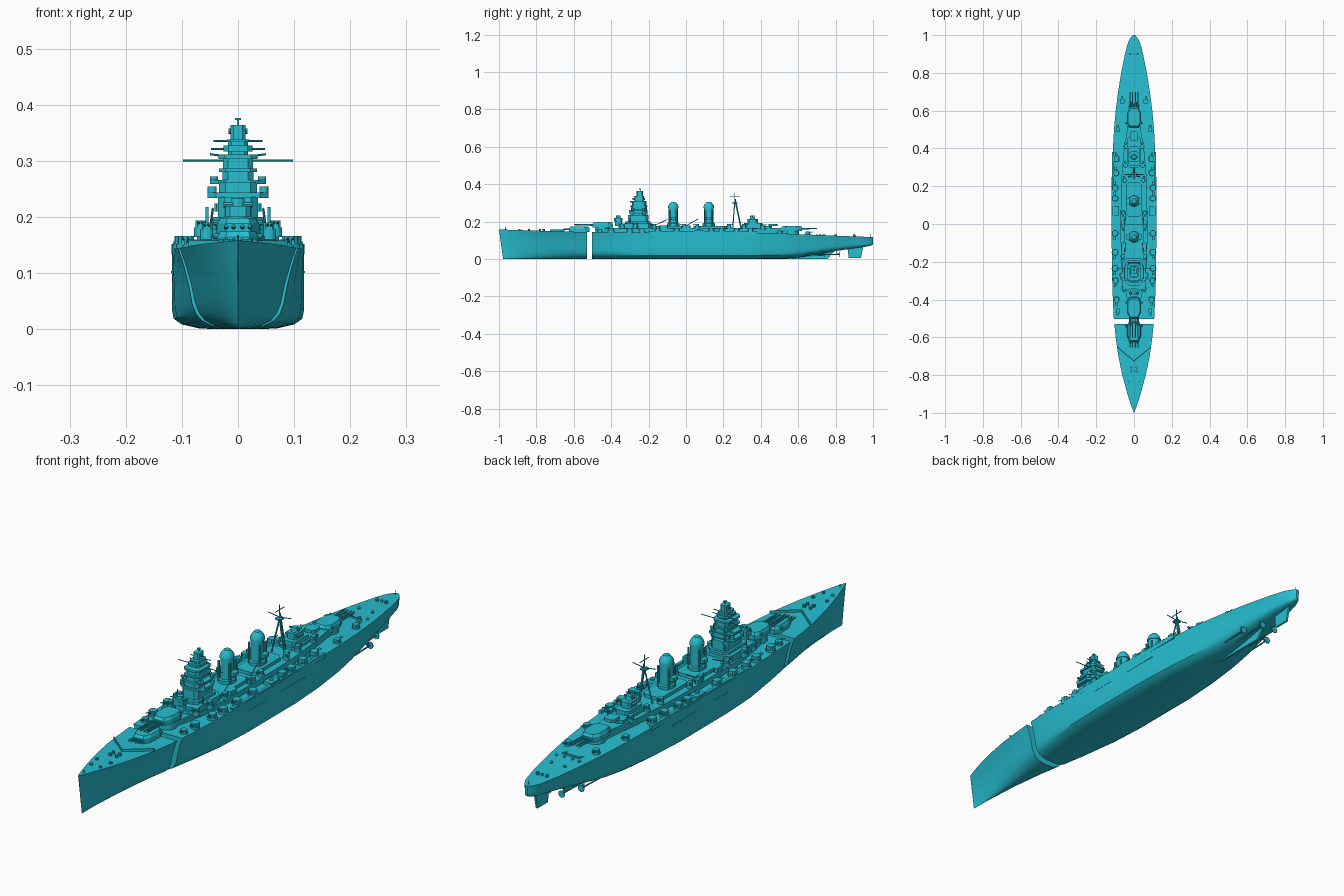
import bpy, bmesh, math
from mathutils import Matrix, Vector

paint = bpy.data.materials.new("cyan_paint")
paint.diffuse_color = (0.02, 0.52, 0.64, 1)


def finish(bm, name, smooth=False):
    bmesh.ops.recalc_face_normals(bm, faces=bm.faces)
    me = bpy.data.meshes.new(name)
    bm.to_mesh(me)
    bm.free()
    ob = bpy.data.objects.new(name, me)
    me.materials.append(paint)
    bpy.context.collection.objects.link(ob)
    if smooth:
        bpy.ops.object.select_all(action='DESELECT')
        ob.select_set(True)
        bpy.context.view_layer.objects.active = ob
        bpy.ops.object.shade_smooth_by_angle(angle=math.radians(30))
    return ob


def loft(bm, rings):
    rs = [[bm.verts.new(p) for p in r] for r in rings]
    n = len(rs[0])
    for a, b in zip(rs, rs[1:]):
        for i in range(n):
            j = (i + 1) % n
            bm.faces.new((a[i], a[j], b[j], b[i]))
    bm.faces.new(rs[0])
    bm.faces.new(rs[-1])


def prism(bm, pts, z0, z1):
    loft(bm, [[(x, y, z) for x, y in pts] for z in (z0, z1)])


def box(bm, x0, x1, y0, y1, z0, z1):
    prism(bm, [(x0, y0), (x1, y0), (x1, y1), (x0, y1)], z0, z1)


def tier(bm, w, y0, y1, z0, z1, x=0, chamfer=0.35):
    """Block with cut corners, centred on x."""
    c = chamfer * min(w, (y1 - y0) / 2)
    q = [(w, y0 + c), (w, y1 - c), (w - c, y1), (c - w, y1),
         (-w, y1 - c), (-w, y0 + c), (c - w, y0), (w - c, y0)]
    prism(bm, [(x + a, b) for a, b in q], z0, z1)


def rod(bm, p, q, r, r2=None, n=8):
    p, q = Vector(p), Vector(q)
    d = q - p
    m = Matrix.Translation((p + q) / 2) @ d.to_track_quat('Z', 'Y').to_matrix().to_4x4()
    bmesh.ops.create_cone(bm, cap_ends=True, segments=n, radius1=r,
                          radius2=r if r2 is None else r2, depth=d.length, matrix=m)


def drum(bm, x, y, z0, z1, r, r2=None, n=12):
    rod(bm, (x, y, z0), (x, y, z1), r, r2, n)


# Hull: cross-sections blended between a V and a full-bodied shape
FULL = [(0, 0), (.35, 0), (.6, .012), (.85, .06), (.97, .13), (1, .25), (1, .5), (1, .75), (1, 1)]
VEE = [(0, 0), (.06, .02), (.1, .08), (.15, .18), (.22, .3), (.34, .42), (.5, .6), (.72, .8), (1, 1)]


def section(y, w, zb, zt, f, rake=0):
    half = []
    for (a, b), (c, d) in zip(FULL, VEE):
        t = b * f + d * (1 - f)
        half.append((w * (a * f + c * (1 - f)), y + rake * (1 - t), zb + (zt - zb) * t))
    return half + [(-x, yy, z) for x, yy, z in reversed(half[1:])]


bow = [(-1, .001, 0, .158, 0, .022), (-.96, .016, 0, .157, .05, .01), (-.9, .035, 0, .155, .14),
       (-.8, .062, 0, .152, .28), (-.7, .083, 0, .149, .4), (-.6, .097, 0, .146, .52),
       (-.53, .104, 0, .145, .6)]
body = [(-.503, .107, 0, .145, .64), (-.4, .112, 0, .144, .78), (-.25, .117, 0, .143, .94),
        (-.1, .118, 0, .143, 1), (.2, .118, 0, .142, 1), (.35, .114, 0, .14, .95),
        (.5, .106, .001, .137, .85), (.6, .097, .008, .133, .78), (.7, .084, .024, .129, .74),
        (.8, .068, .043, .125, .72), (.9, .048, .058, .121, .72), (.96, .032, .066, .119, .75),
        (.985, .019, .071, .118, .8), (1, .006, .078, .118, .9)]
for name, rows in (("bow_hull", bow), ("main_hull", body)):
    bm = bmesh.new()
    loft(bm, [section(*r) for r in rows])
    finish(bm, name, True)

# Skeg, rudder, propeller shafts
bm = bmesh.new()
loft(bm, [[(s, .5, 0), (s, .755, 0), (s, .80, .05), (s, .5, .03)] for s in (-.004, .004)])
loft(bm, [[(s, .87, .005), (s, .935, .005), (s, .95, .075), (s, .862, .075)] for s in (-.004, .004)])
for s in (-1, 1):
    for x, y0, y1 in ((.03, .62, .82), (.06, .52, .74)):
        rod(bm, (s * x, y0, .02), (s * x, y1, .026), .003)
        rod(bm, (s * x, y1 - .015, .026), (s * x * .6, y1 - .01, .065), .002)
        rod(bm, (s * x, y1 - .015, .026), (s * x * 1.05, y1 - .01, .065), .002)
        rod(bm, (s * x, y1, .026), (s * x, y1 + .004, .026), .014)
finish(bm, "rudder_and_shafts")

# Deckhouses
bm = bmesh.new()
side = [(.03, -.43), (.045, -.36), (.068, -.22), (.072, 0), (.066, .25), (.055, .38), (.036, .5), (.028, .56)]
prism(bm, side + [(-x, y) for x, y in reversed(side)], .135, .165)
tier(bm, .05, -.36, .0, .165, .178)
tier(bm, .042, .04, .22, .165, .178)
tier(bm, .038, .3, .46, .165, .176)
tier(bm, .022, .44, .49, .176, .188)
tier(bm, .03, .31, .41, .176, .192)
tier(bm, .022, .33, .385, .192, .215)
tier(bm, .03, .33, .38, .205, .209)
drum(bm, 0, .355, .215, .232, .014, .011)
rod(bm, (-.022, .355, .226), (.022, .355, .226), .004)
finish(bm, "deckhouses")

# Main turrets with four barrels each
def turret(name, y, z, d, length=.1):
    bm = bmesh.new()
    drum(bm, 0, y, z - .03, z, .038, n=24)
    lo = [(.022, .055), (.036, .025), (.038, -.03), (.026, -.055)]
    lo += [(-a, b) for a, b in reversed(lo)]
    loft(bm, [[(a * k, y + d * b * k, z + h) for a, b in lo] for k, h in ((1, 0), (1, .018), (.86, .028))])
    rod(bm, (-.044, y - d * .03, z + .02), (.044, y - d * .03, z + .02), .005)
    for x in (-.021, -.008, .008, .021):
        rod(bm, (x, y + d * .045, z + .012), (x, y + d * (.055 + length), z + .014), .0045, .003)
    finish(bm, name)


turret("forward_turret", -.57, .146, -1, .03)
turret("raised_turret", -.445, .17, -1)
turret("aft_turret", .565, .15, 1, .08)

# Bridge tower tiers: half width, y range, z range
bm = bmesh.new()
for t in [(.06, -.35, -.18, .165, .19), (.045, -.325, -.19, .19, .2), (.036, -.31, -.2, .2, .236),
          (.054, -.3, -.215, .234, .244), (.034, -.305, -.205, .244, .262),
          (.05, -.295, -.21, .259, .266), (.028, -.295, -.21, .266, .282),
          (.034, -.3, -.205, .28, .286), (.027, -.29, -.215, .286, .303),
          (.035, -.3, -.21, .303, .311), (.018, -.275, -.225, .311, .338),
          (.026, -.285, -.22, .317, .327), (.02, -.28, -.222, .334, .338),
          (.013, -.265, -.23, .338, .364)]:
    tier(bm, *t)
rod(bm, (-.017, -.25, .353), (.017, -.25, .353), .005)
drum(bm, 0, -.245, .364, .375, .002)
box(bm, -.005, .005, -.25, -.24, .373, .376)
for w, z in ((.098, .301), (.048, .321), (.044, .335)):
    rod(bm, (-w, -.235, z), (w, -.235, z), .0018, n=6)
for s in (-1, 1):
    for y in (-.285, -.225):
        drum(bm, s * .046, y, .244, .254, .008)
        drum(bm, s * .043, y, .266, .272, .007)
    rod(bm, (s * .03, -.2, .17), (s * .022, -.215, .3), .003)
drum(bm, 0, -.36, .178, .215, .02, .017)
tier(bm, .022, -.385, -.34, .2, .22)
rod(bm, (-.026, -.365, .222), (.026, -.365, .222), .005)
drum(bm, 0, -.362, .215, .234, .012)
finish(bm, "bridge_tower")

# Funnels
for name, y in (("front_funnel", -.068), ("rear_funnel", .122)):
    bm = bmesh.new()
    prof = [(1.25, .165), (1.25, .19), (1, .193), (1, .272), (1.1, .273), (1.1, .28), (.9, .292), (.5, .304)]
    loft(bm, [[(.024 * k * math.cos(i * math.pi / 8), y + .026 * k * math.sin(i * math.pi / 8), z)
               for i in range(16)] for k, z in prof])
    for s in (-1, 1):
        for dy in (-.018, .018):
            drum(bm, s * .024, y + dy, .17, .26, .004, n=8)
        tier(bm, .011, y - .015, y + .015, .21, .224, x=s * .031)
    finish(bm, name, True)

# Tripod mast
bm = bmesh.new()
rod(bm, (0, .295, .165), (0, .262, .32), .004)
for s in (-1, 1):
    rod(bm, (s * .028, .25, .165), (0, .26, .3), .003)
    rod(bm, (0, .262, .305), (s * .05, .262, .312), .0018, n=6)
drum(bm, 0, .26, .3, .355, .002)
tier(bm, .013, .247, .275, .298, .303)
rod(bm, (0, .235, .335), (0, .29, .335), .0018, n=6)
finish(bm, "tripod_mast")

# Anti-aircraft mounts, mirrored on both sides
def mount(bm, x, y, z, r, h, d=-1):
    for s in (-1, 1):
        drum(bm, s * x, y, z - .012, z + h * .3, r * 1.15, n=12)
        tier(bm, r * .85, y - r * .9, y + r * .9, z + h * .3, z + h, x=s * x)
        for o in (-.3, .3):
            a = (s * x + o * r, y + d * r * .6, z + h * .65)
            rod(bm, a, (a[0] + s * r * .2, y + d * r * 2.1, z + h * .9), .0018, n=6)


bm = bmesh.new()
for y, x in ((-.4, .092), (-.3, .098), (-.235, .1), (-.15, .1), (-.05, .1), (.135, .1), (.19, .1), (.27, .095), (.345, .093)):
    mount(bm, x, y, .146, .016, .02, -1 if y < .1 else 1)
finish(bm, "secondary_guns")
bm = bmesh.new()
for y, x, z in ((-.34, .055, .172), (-.27, .066, .176), (-.17, .06, .17), (-.01, .056, .17), (.06, .058, .17),
                (.23, .05, .17), (.31, .045, .17), (.41, .043, .168)):
    mount(bm, x, y, z, .011, .018, -1 if y < .1 else 1)
for y, x, z in ((.5, .085, .138), (.65, .062, .133), (-.46, .085, .146)):
    mount(bm, x, y, z, .013, .014, 1 if y > 0 else -1)
finish(bm, "light_guns")

# Side sponsons, boats, cranes, deck fittings
bm = bmesh.new()
for s in (-1, 1):
    box(bm, s * .098 - .018, s * .098 + .018, .045, .095, .135, .156)
    drum(bm, s * .098, .07, .156, .162, .008)
    box(bm, s * .111 - .006, s * .111 + .006, -.2, .38, .13, .15)
    box(bm, s * .1175 - .0015, s * .1175 + .0015, -.1, .0, .1, .104)
    box(bm, s * .1175 - .0015, s * .1175 + .0015, .1, .25, .1, .104)
    for y in (-.12, .0):
        tier(bm, .008, y - .025, y + .025, .165, .18, x=s * .058, chamfer=.9)
    rod(bm, (s * .05, -.17, .178), (s * .045, -.1, .212), .002)
    rod(bm, (s * .05, .0, .178), (s * .045, .065, .215), .002)
    drum(bm, s * .055, -.3, .165, .218, .0025)
    # breakwater
    q = [(0, -.728), (s * .088, -.655), (s * .088, -.65), (0, -.722)]
    prism(bm, q, .145, .158)
    for y, x in ((-.76, .014), (-.78, .014), (-.84, .03), (-.89, .02), (.735, .018), (.74, .05), (.7, .035), (.8, .03), (.9, .02)):
        z = .152 if y < 0 else .122
        drum(bm, s * x, y, z - .004, z + .009, .006, n=10)
box(bm, -.04, .04, .715, .721, .12, .134)
drum(bm, 0, .9, .118, .13, .004)
drum(bm, 0, -.965, .155, .168, .0015)
drum(bm, 0, .985, .116, .135, .0015)
finish(bm, "deck_fittings")
